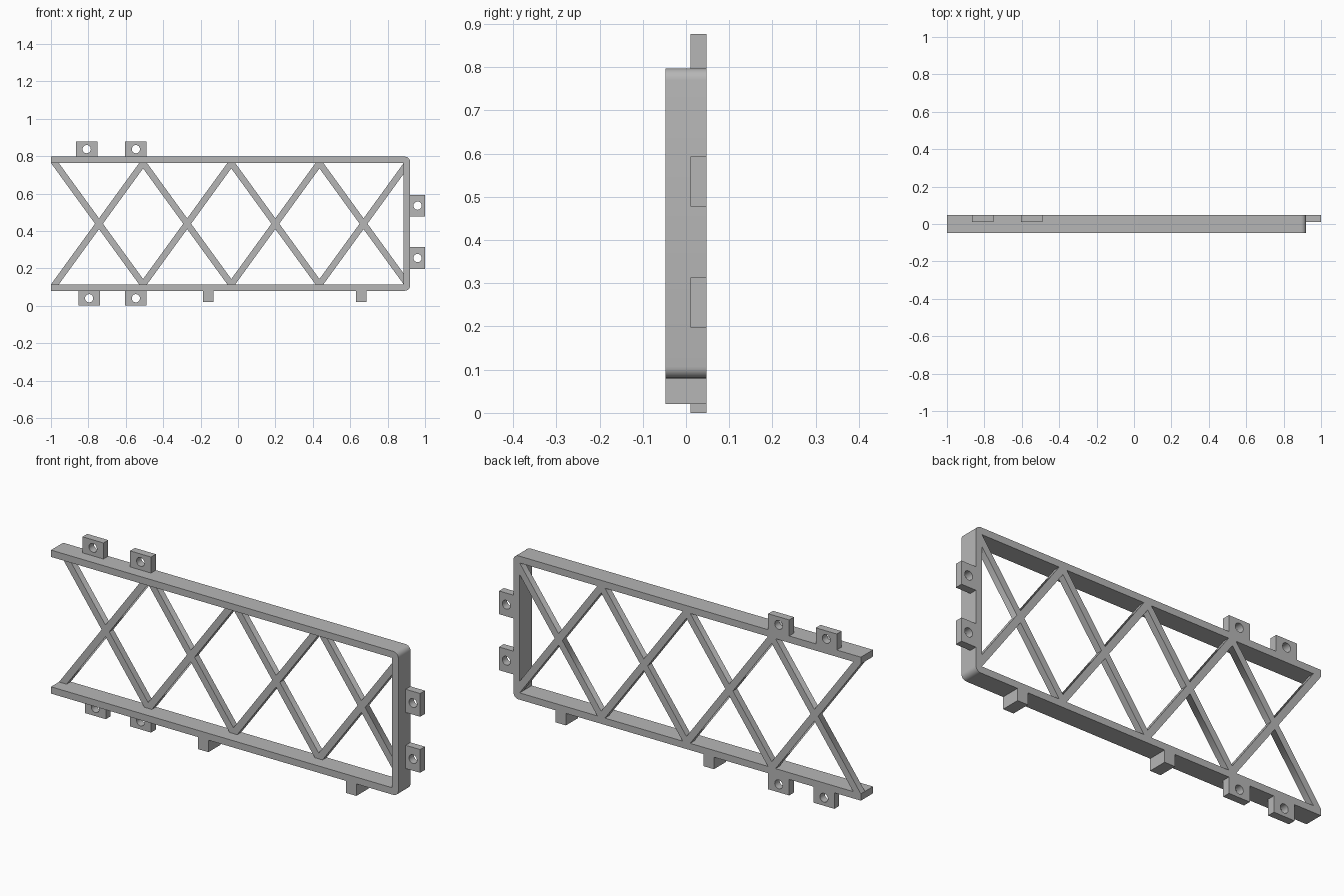
import bpy, bmesh, math

if "Cube" in bpy.data.objects:
    bpy.data.objects.remove(bpy.data.objects["Cube"], do_unlink=True)

GREY = (0.47, 0.47, 0.47, 1.0)
mat = bpy.data.materials.new("plain grey")
mat.use_nodes = True
mat.diffuse_color = GREY
mat.node_tree.nodes["Principled BSDF"].inputs["Base Color"].default_value = GREY

# Main dimensions
LEFT, RIGHT = -1.0, 0.92
BOTTOM, TOP = 0.08, 0.797
RAIL = 0.034
FRONT, BACK = -0.048, 0.048
TAB_FRONT = 0.01
LATTICE_FRONT = 0.015
INNER_BOTTOM, INNER_TOP = BOTTOM + RAIL, TOP - RAIL
INNER_RIGHT = RIGHT - RAIL


def finish(name, bm):
    bmesh.ops.recalc_face_normals(bm, faces=bm.faces)
    mesh = bpy.data.meshes.new(name)
    bm.to_mesh(mesh)
    bm.free()
    mesh.materials.append(mat)
    obj = bpy.data.objects.new(name, mesh)
    bpy.context.collection.objects.link(obj)
    bpy.ops.object.select_all(action="DESELECT")
    obj.select_set(True)
    bpy.context.view_layer.objects.active = obj
    bpy.ops.object.shade_smooth_by_angle(angle=math.radians(30))
    return obj


def add_prism(bm, outline, y0, y1):
    """Extrude an (x, z) outline from y0 to y1."""
    face = bm.faces.new([bm.verts.new((x, y0, z)) for x, z in outline])
    geom = bmesh.ops.extrude_face_region(bm, geom=[face])["geom"]
    for v in geom:
        if isinstance(v, bmesh.types.BMVert):
            v.co.y = y1


def corner(cx, cz, start, radius=0.027, steps=6):
    """Quarter-circle outline points for a rounded corner."""
    angles = [math.radians(start + 90 * i / steps) for i in range(steps + 1)]
    return [(cx + radius * math.cos(a), cz + radius * math.sin(a)) for a in angles]


# Three-sided frame with rounded outer corners, open at one end
r = 0.027
bm = bmesh.new()
outline = [(LEFT, BOTTOM)]
outline += corner(RIGHT - r, BOTTOM + r, -90)
outline += corner(RIGHT - r, TOP - r, 0)
outline += [(LEFT, TOP), (LEFT, INNER_TOP), (INNER_RIGHT, INNER_TOP),
            (INNER_RIGHT, INNER_BOTTOM), (LEFT, INNER_BOTTOM)]
add_prism(bm, outline, FRONT, BACK)
finish("frame", bm)

# Crossed lattice: one set of struts per direction, then joined
FIRST_NODE, PITCH, HALF = -0.979, 0.4715, 0.021


def struts(name, z_start, z_end):
    bm = bmesh.new()
    for i in range(4):
        a = FIRST_NODE + i * PITCH
        b = a + PITCH
        add_prism(bm, [(a - HALF, z_start), (a + HALF, z_start),
                       (b + HALF, z_end), (b - HALF, z_end)], LATTICE_FRONT, BACK)
    # Trim the last strut where it meets the end post
    cut = bmesh.ops.bisect_plane(bm, geom=bm.verts[:] + bm.edges[:] + bm.faces[:],
                                 plane_co=(INNER_RIGHT, 0, 0), plane_no=(1, 0, 0),
                                 clear_outer=True)
    rim = [e for e in cut["geom_cut"] if isinstance(e, bmesh.types.BMEdge)]
    bmesh.ops.edgeloop_fill(bm, edges=rim)
    return finish(name, bm)


falling = struts("falling_struts", INNER_TOP, INNER_BOTTOM)
lattice = struts("lattice", INNER_BOTTOM, INNER_TOP)
union = lattice.modifiers.new("join struts", "BOOLEAN")
union.operation = "UNION"
union.solver = "EXACT"
union.object = falling
bpy.ops.object.modifier_apply(modifier=union.name)
bpy.data.objects.remove(falling, do_unlink=True)


# Mounting tabs with a round screw hole
def tab(name, x0, x1, z0, z1, hole=0.022, count=24):
    cx, cz = (x0 + x1) / 2, (z0 + z1) / 2
    bm = bmesh.new()
    rings = []
    for i in range(count):
        c, s = math.cos(math.tau * i / count), math.sin(math.tau * i / count)
        k = 0.5 / max(abs(c), abs(s))
        inner = (cx + hole * c, cz + hole * s)
        outer = (cx + (x1 - x0) * k * c, cz + (z1 - z0) * k * s)
        rings.append([bm.verts.new((p[0], y, p[1])) for p, y in (
            (inner, TAB_FRONT), (outer, TAB_FRONT), (outer, BACK), (inner, BACK))])
    for i, ring in enumerate(rings):
        nxt = rings[(i + 1) % count]
        for j in range(4):
            k = (j + 1) % 4
            bm.faces.new((ring[j], ring[k], nxt[k], nxt[j]))
    finish(name, bm)


W, H = 0.116, 0.08
for i, x in enumerate((-0.867, -0.604)):
    tab(f"top_tab_{i + 1}", x, x + W, TOP, TOP + H)
for i, x in enumerate((-0.854, -0.604)):
    tab(f"bottom_tab_{i + 1}", x, x + W, 0, BOTTOM)
for i, z in enumerate((0.197, 0.477)):
    tab(f"end_tab_{i + 1}", RIGHT, RIGHT + H, z, z + W)

# Full-depth locating pegs under the bottom rail
for i, x in enumerate((-0.188, 0.63)):
    bm = bmesh.new()
    add_prism(bm, [(x, 0.02), (x + 0.058, 0.02), (x + 0.058, BOTTOM), (x, BOTTOM)],
              FRONT, BACK)
    finish(f"peg_{i + 1}", bm)
